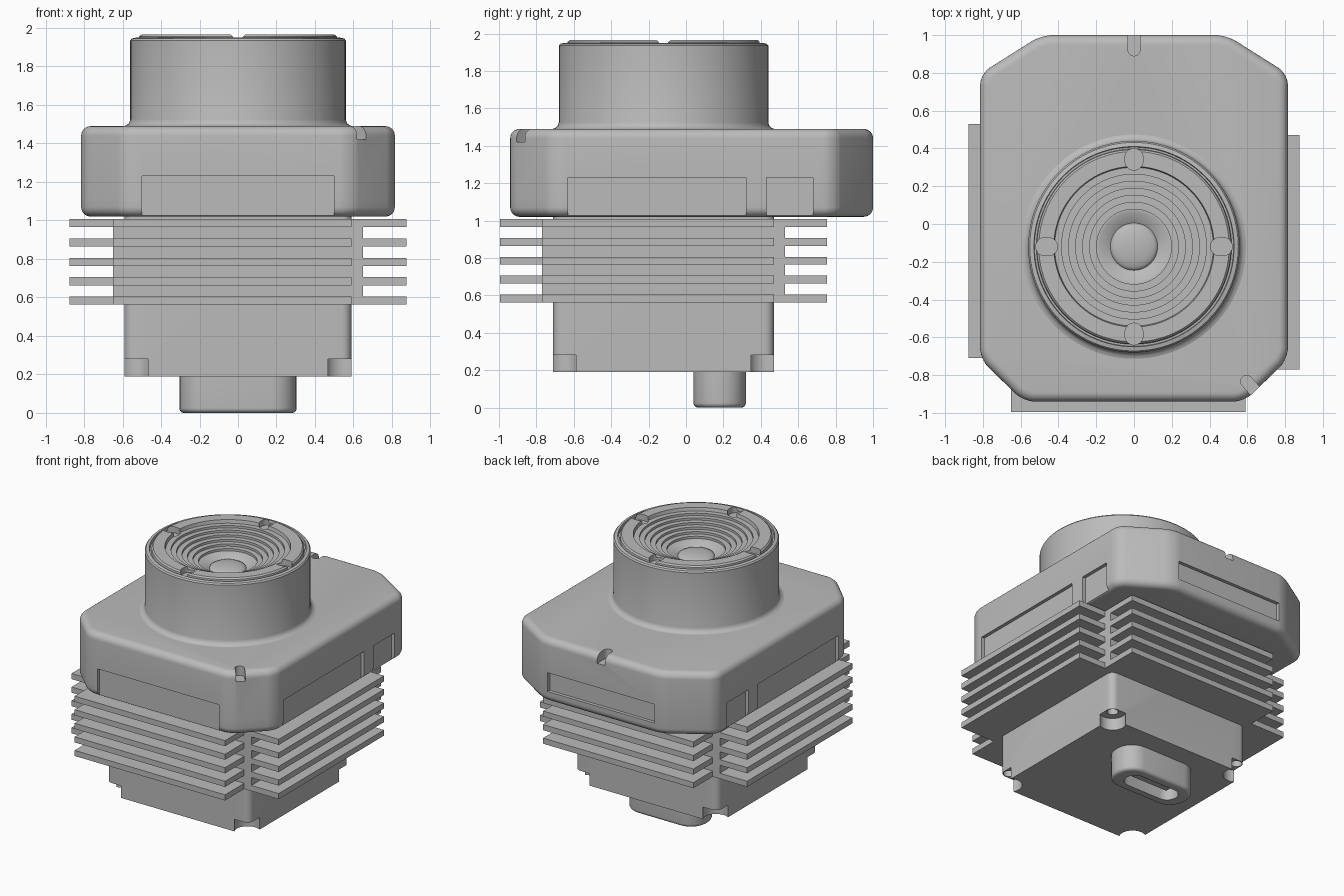
import bpy, bmesh, math
from mathutils import Matrix, Vector

cube = bpy.data.objects.get("Cube")
if cube:
    bpy.data.objects.remove(cube, do_unlink=True)

grey = bpy.data.materials.new("neutral_grey")
grey.use_nodes = True
grey.diffuse_color = (0.5, 0.5, 0.5, 1)
grey.node_tree.nodes["Principled BSDF"].inputs["Base Color"].default_value = (0.5, 0.5, 0.5, 1)

CY = -0.12  # y of the lens and body axis


def finish(name, bm):
    bmesh.ops.recalc_face_normals(bm, faces=bm.faces)
    mesh = bpy.data.meshes.new(name)
    bm.to_mesh(mesh)
    bm.free()
    mesh.materials.append(grey)
    ob = bpy.data.objects.new(name, mesh)
    bpy.context.collection.objects.link(ob)
    return ob


def activate(ob):
    bpy.ops.object.select_all(action='DESELECT')
    ob.select_set(True)
    bpy.context.view_layer.objects.active = ob


def smooth(ob):
    activate(ob)
    bpy.ops.object.shade_smooth_by_angle(angle=math.radians(32))


def prism(name, pts, z0, z1, side=0, top=0, bottom=0, matrix=None):
    """Extruded outline with optional rounding of its sides, top and bottom."""
    bm = bmesh.new()
    face = bm.faces.new([bm.verts.new((x, y, z0)) for x, y in pts])
    ext = bmesh.ops.extrude_face_region(bm, geom=[face])
    moved = [v for v in ext["geom"] if isinstance(v, bmesh.types.BMVert)]
    bmesh.ops.translate(bm, verts=moved, vec=(0, 0, z1 - z0))
    bmesh.ops.recalc_face_normals(bm, faces=bm.faces)

    def bevel(test, r):
        if r:
            edges = [e for e in bm.edges if test(*[v.co.z for v in e.verts])]
            bmesh.ops.bevel(bm, geom=edges, offset=r, segments=6,
                            profile=0.5, affect='EDGES', clamp_overlap=True)
    bevel(lambda a, b: abs(a - b) > 1e-4, side)
    bevel(lambda a, b: min(a, b) > z1 - 1e-4, top)
    bevel(lambda a, b: max(a, b) < z0 + 1e-4, bottom)
    if matrix:
        bm.transform(matrix)
    return finish(name, bm)


def rect(x0, x1, y0, y1):
    return [(x0, y0), (x1, y0), (x1, y1), (x0, y1)]


def box(name, x0, x1, y0, y1, z0, z1):
    return prism(name, rect(x0, x1, y0, y1), z0, z1)


def cylinder(x, y, r, z0, z1):
    bm = bmesh.new()
    bmesh.ops.create_cone(bm, cap_ends=True, segments=32, radius1=r, radius2=r, depth=z1 - z0,
                          matrix=Matrix.Translation((x, y, (z0 + z1) / 2)))
    return finish("cutter", bm)


def lathe(name, profile, steps=96):
    bm = bmesh.new()
    verts = [bm.verts.new((r, 0, z)) for r, z in profile]
    edges = [bm.edges.new(p) for p in zip(verts, verts[1:])]
    bmesh.ops.spin(bm, geom=verts + edges, cent=(0, 0, 0), axis=(0, 0, 1),
                   angle=math.tau, steps=steps)
    bmesh.ops.remove_doubles(bm, verts=bm.verts, dist=1e-4)
    bm.transform(Matrix.Translation((0, CY, 0)))
    return finish(name, bm)


def cut(ob, cutters):
    for c in cutters:
        activate(ob)
        mod = ob.modifiers.new("cut", 'BOOLEAN')
        mod.operation, mod.solver, mod.object = 'DIFFERENCE', 'EXACT', c
        bpy.ops.object.modifier_apply(modifier=mod.name)
        bpy.data.objects.remove(c, do_unlink=True)


def slot(x, y, angle, length, width, z0, z1):
    """Round-ended slot cutter starting at x, y and running along the angle."""
    m = Matrix.Translation((x, y, 0)) @ Matrix.Rotation(math.radians(angle), 4, 'Z')
    return prism("cutter", rect(0, length, -width / 2, width / 2), z0, z1,
                 side=width * 0.49, matrix=m)


# Head: chamfered housing whose rear part hangs lower
half = [(0.585, -0.94), (0.815, -0.715), (0.815, 0.795), (0.49, 1.0)]
head = prism("head_housing", half + [(-x, y) for x, y in reversed(half)],
             1.02, 1.49, side=0.06, top=0.05, bottom=0.05)
underside = [(-1.2, 0.9), (0.54, 0.9), (0.54, 1.02), (0.51, 1.03),
             (0.495, 1.05), (0.49, 1.08), (0.49, 1.12), (-1.2, 1.12)]
along_x = Matrix(((0, 0, 1, 0), (1, 0, 0, 0), (0, 1, 0, 0), (0, 0, 0, 1)))
cutters = [prism("cutter", underside, -1.2, 1.2, matrix=along_x),
           box("cutter", -0.5, 0.5, -1.1, -0.915, 1.0, 1.23),
           box("cutter", -0.44, 0.44, 0.975, 1.1, 1.1, 1.24)]
for s in (-1, 1):
    x0, x1 = sorted((s * 0.79, s * 1.1))
    cutters += [box("cutter", x0, x1, -0.63, 0.32, 1.0, 1.23),
                box("cutter", x0, x1, 0.43, 0.68, 0.95, 1.23)]
cutters += [slot(0, 0.89, 90, 0.3, 0.064, 1.42, 1.6),
            slot(0.575, -0.81, -48, 0.3, 0.064, 1.42, 1.6)]
cut(head, cutters)
smooth(head)

# Lens barrel: rim, stepped baffle rings, inner cone and domed glass
profile = [(0, 1.45), (0.60, 1.45), (0.60, 1.488), (0.58, 1.494), (0.566, 1.506), (0.56, 1.525),
           (0.56, 1.935), (0.552, 1.945), (0.53, 1.95), (0.527, 1.93), (0.517, 1.93),
           (0.514, 1.955), (0.504, 1.965), (0.425, 1.965), (0.42, 1.94)]
r, z = 0.42, 1.94
for i in range(6):
    r -= 0.037
    profile += [(r, z), (r, z - 0.017)]
    z -= 0.017
profile += [(0.185, z), (0.125, z - 0.035)]
for i in range(1, 7):
    a = math.pi / 2 * i / 6
    profile.append((0.125 * math.cos(a), z - 0.035 + 0.03 * math.sin(a)))
barrel = lathe("lens_barrel", profile)
cut(barrel, [slot(0.405 * math.cos(math.radians(a)), CY + 0.405 * math.sin(math.radians(a)),
                  a, 0.115, 0.095, 1.92, 2.1) for a in (0, 90, 180, 270)])
smooth(barrel)

# Body with screw recesses in the bottom corners
body = prism("body", rect(-0.59, 0.59, CY - 0.59, CY + 0.59), 0.19, 1.14, side=0.05)
cutters = []
for sx in (-1, 1):
    for sy in (-1, 1):
        x, y = sx * 0.545, CY + sy * 0.545
        cutters += [cylinder(x, y, 0.09, 0.1, 0.28), cylinder(x, y, 0.038, 0.2, 0.38)]
cut(body, cutters)
smooth(body)

# Four heat sinks arranged as a pinwheel round the body
for i, side in enumerate(("left", "back", "right", "front")):
    turn = Matrix.Translation((0, CY, 0)) @ Matrix.Rotation(i * math.pi / 2, 4, 'Z')
    parts = [prism(side + "_heat_sink", rect(0.58, 0.65, -0.65, 0.59), 0.562, 1.008, matrix=turn)]
    for k in range(5):
        z = 0.562 + 0.101 * k
        parts.append(prism("fin", rect(0.59, 0.875, -0.65, 0.59), z, z + 0.042, matrix=turn))
    activate(parts[0])
    for p in parts:
        p.select_set(True)
    bpy.ops.object.join()

# Connector boot on the underside with its socket and tongue
boot = prism("connector_boot", rect(-0.305, 0.305, 0.04, 0.32), 0, 0.2, side=0.13, bottom=0.025)
cut(boot, [prism("cutter", rect(-0.215, 0.215, 0.105, 0.255), -0.1, 0.15, side=0.073)])
smooth(boot)
box("connector_tongue", -0.15, 0.15, 0.16, 0.2, 0.04, 0.16)
